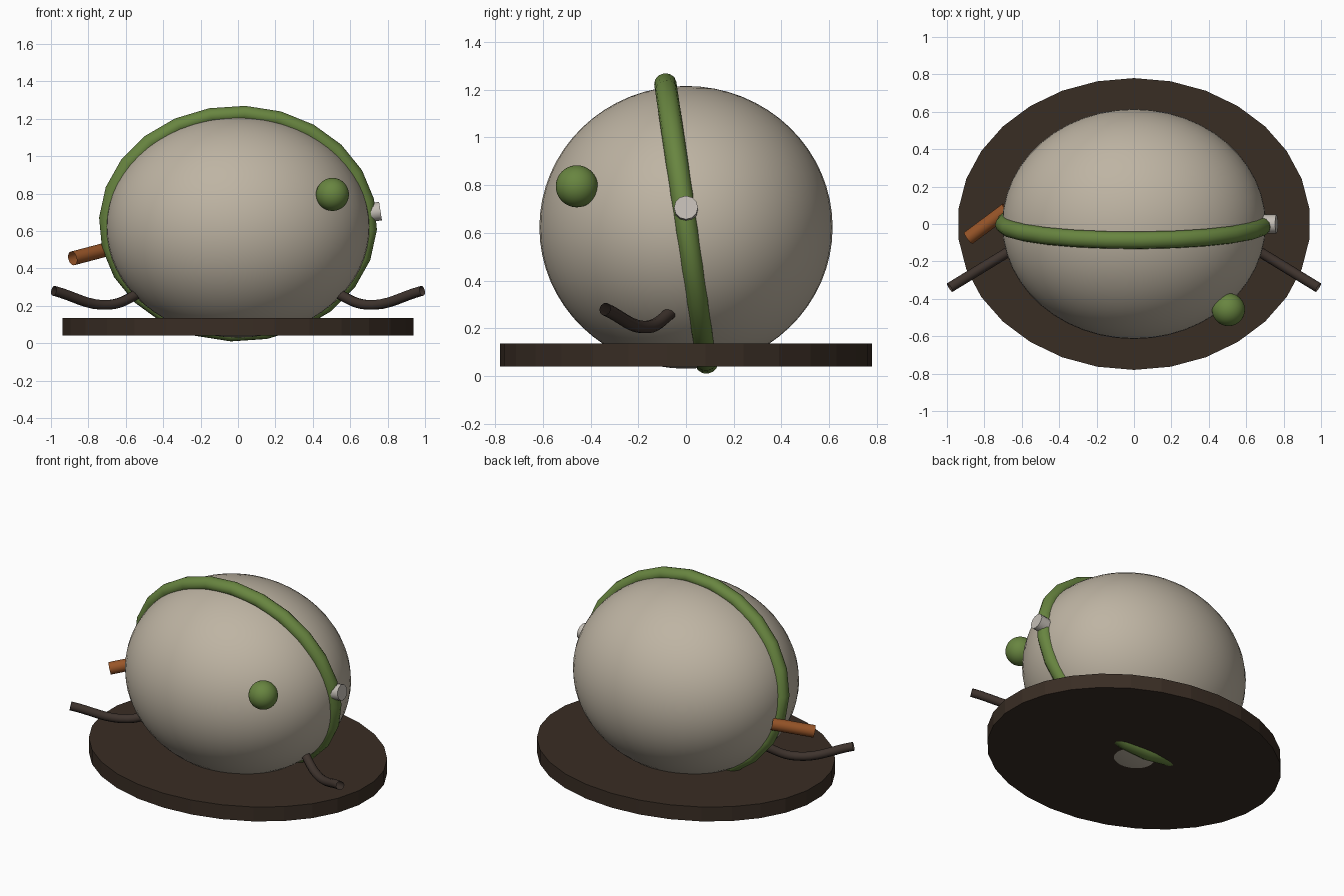
import bpy, math
from mathutils import Vector, Matrix

if "Cube" in bpy.data.objects:
    bpy.data.objects.remove(bpy.data.objects["Cube"])


def material(name, rgb):
    m = bpy.data.materials.new(name)
    lin = [((c / 255 + 0.055) / 1.055) ** 2.4 for c in rgb]
    m.diffuse_color = (*lin, 1)
    m.use_nodes = True
    m.node_tree.nodes["Principled BSDF"].inputs["Base Color"].default_value = m.diffuse_color
    return m


STONE = material("warm_grey", (190, 180, 163))
PALE = material("pale_grey", (196, 190, 182))
GREEN = material("leaf_green", (104, 133, 64))
BROWN = material("dark_brown", (57, 45, 36))
BARK = material("bark_brown", (62, 51, 45))
ORANGE = material("rust_orange", (152, 85, 40))


def finish(name, mat, angle=40):
    ob = bpy.context.object
    ob.name = name
    ob.data.materials.append(mat)
    bpy.ops.object.transform_apply(location=False, rotation=True, scale=True)
    bpy.ops.object.shade_smooth_by_angle(angle=math.radians(angle))
    return ob


def ball(name, loc, radii, mat):
    bpy.ops.mesh.primitive_uv_sphere_add(segments=48, ring_count=32, location=loc)
    bpy.context.object.scale = radii
    return finish(name, mat)


def rod(name, a, b, radius, mat, sides=16, fill='NGON'):
    a, b = Vector(a), Vector(b)
    bpy.ops.mesh.primitive_cylinder_add(
        vertices=sides, radius=radius, depth=(b - a).length,
        end_fill_type=fill, location=(a + b) / 2,
        rotation=(b - a).to_track_quat('Z', 'Y').to_euler())
    return finish(name, mat)


def bent_tube(name, points, radius, mat):
    cu = bpy.data.curves.new(name, 'CURVE')
    cu.dimensions = '3D'
    cu.bevel_depth = radius
    cu.bevel_resolution = 3
    cu.resolution_u = 8
    sp = cu.splines.new('BEZIER')
    sp.bezier_points.add(len(points) - 1)
    for bp, p in zip(sp.bezier_points, points):
        bp.co = p
        bp.handle_left_type = bp.handle_right_type = 'AUTO'
    ob = bpy.data.objects.new(name, cu)
    bpy.context.collection.objects.link(ob)
    cu.materials.append(mat)
    return ob


# oval base slab
bpy.ops.mesh.primitive_cylinder_add(vertices=30, radius=1, depth=0.095,
                                    location=(0, 0, 0.0875))
bpy.context.object.scale = (0.943, 0.78, 1)
finish("base_slab", BROWN, 10)

# rounded body
ball("body", (0, 0, 0.623), (0.705, 0.615, 0.593), STONE)

# tilted band around the body, slightly rolled in its own plane
bpy.ops.mesh.primitive_torus_add(major_segments=24, minor_segments=12,
                                 major_radius=0.65, minor_radius=0.045)
band = bpy.context.object
band.data.transform(Matrix.Rotation(math.radians(-3), 4, 'Z'))
band.scale = (1.07, 0.917, 1.04)
band.rotation_euler = (math.radians(98.4), 0, 0)
band.location = (0, 0, 0.639)
finish("band", GREEN, 60)

# small ball on the front
ball("side_ball", (0.505, -0.458, 0.795), (0.088,) * 3, GREEN)

# round stud on the right end
rod("stud", (0.69, 0, 0.695), (0.762, 0, 0.706), 0.05, PALE, 12)

# open spout on the left end
rod("spout", (-0.68, 0.078, 0.507), (-0.885, -0.075, 0.453), 0.038, ORANGE, 16, 'NOTHING')

# bent arms, mirrored left and right
for side, s in (("left", -1), ("right", 1)):
    bent_tube(side + "_arm",
              [(s * 0.50, -0.045, 0.28), (s * 0.69, -0.16, 0.205),
               (s * 0.985, -0.34, 0.28)], 0.027, BARK)
